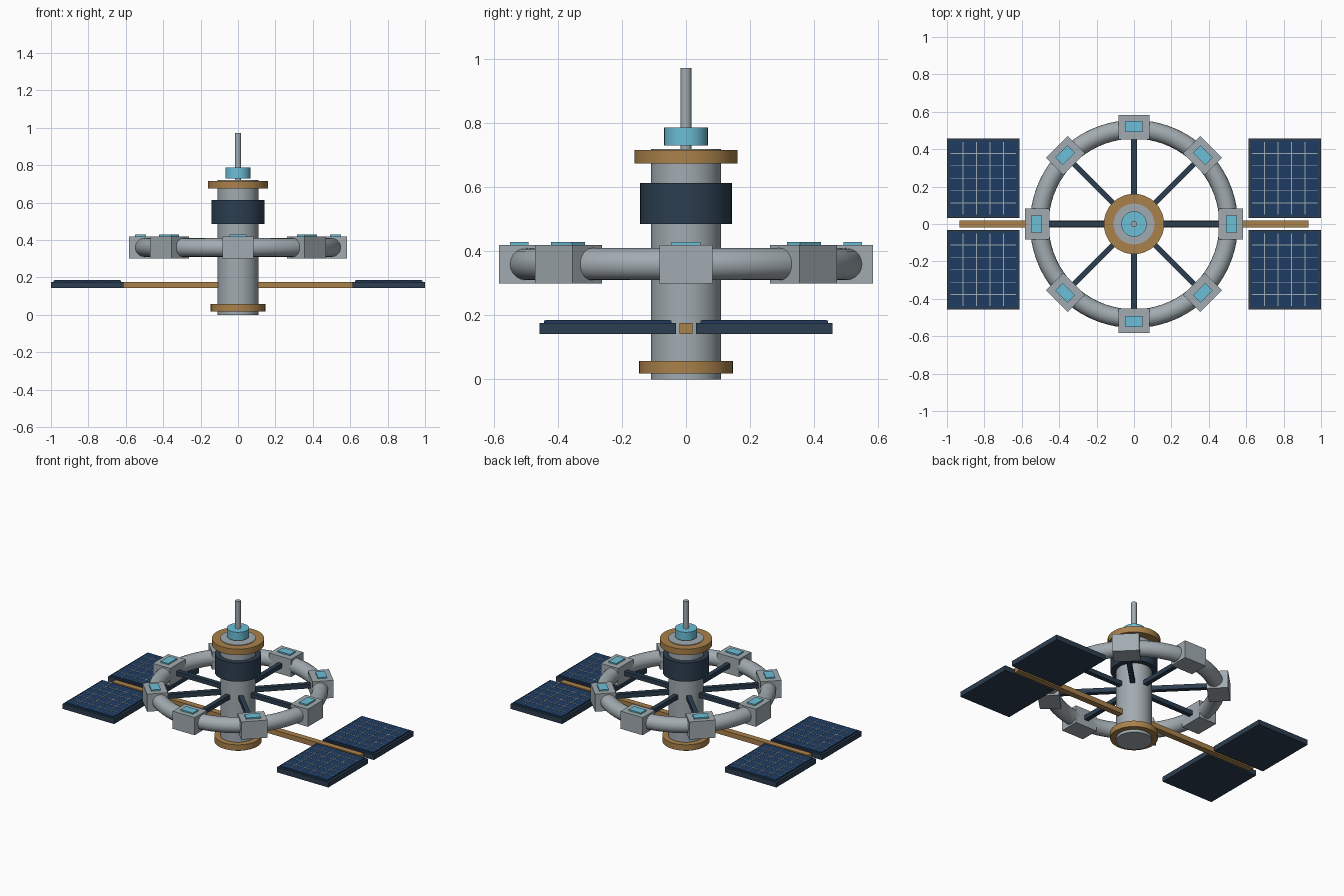
import bpy, math
from mathutils import Matrix, Vector

if "Cube" in bpy.data.objects:
    bpy.data.objects.remove(bpy.data.objects["Cube"])


def material(name, rgb):
    m = bpy.data.materials.new(name)
    m.diffuse_color = (*rgb, 1)
    m.use_nodes = True
    m.node_tree.nodes["Principled BSDF"].inputs["Base Color"].default_value = m.diffuse_color
    return m


HULL = material("hull_grey", (0.36, 0.41, 0.44))
BRONZE = material("bronze", (0.40, 0.22, 0.07))
SLATE = material("slate", (0.025, 0.048, 0.08))
BLUE = material("cell_blue", (0.013, 0.045, 0.125))
CYAN = material("cyan", (0.15, 0.52, 0.68))


def finish(name, mat, smooth=False):
    ob = bpy.context.object
    ob.name = name
    ob.data.materials.append(mat)
    if smooth:
        bpy.ops.object.shade_smooth_by_angle(angle=math.radians(35))
    return ob


def cylinder(name, r, z0, z1, mat):
    bpy.ops.mesh.primitive_cylinder_add(vertices=48, radius=r, depth=z1 - z0,
                                        location=(0, 0, (z0 + z1) / 2))
    return finish(name, mat, True)


def box(name, loc, size, mat, angle=0):
    """Box placed at loc, then swung around the z axis by angle."""
    bpy.ops.mesh.primitive_cube_add(size=1)
    ob = finish(name, mat)
    ob.data.transform(Matrix.Diagonal((*size, 1)))
    ob.location = Matrix.Rotation(angle, 3, 'Z') @ Vector(loc)
    ob.rotation_euler.z = angle
    return ob


# Central stack
cylinder("hub", 0.109, 0, 0.72, HULL)
cylinder("lower_collar", 0.146, 0.018, 0.058, BRONZE)
cylinder("dark_band", 0.143, 0.486, 0.613, SLATE)
cylinder("upper_collar", 0.161, 0.675, 0.716, BRONZE)
cylinder("docking_cap", 0.068, 0.73, 0.787, CYAN)
cylinder("antenna", 0.017, 0.715, 0.972, HULL)

# Habitat ring
bpy.ops.mesh.primitive_torus_add(major_segments=72, minor_segments=20, major_radius=0.506,
                                 minor_radius=0.05, location=(0, 0, 0.36))
finish("habitat_ring", HULL, True)

# Spokes, ring modules and their skylights
for i in range(8):
    a = i * math.pi / 4
    box(f"spoke_{i}", (0.285, 0, 0.36), (0.37, 0.03, 0.03), SLATE, a)
    box(f"ring_module_{i}", (0.518, 0, 0.36), (0.131, 0.165, 0.12), HULL, a)
    box(f"skylight_{i}", (0.521, 0, 0.42), (0.058, 0.092, 0.018), CYAN, a)

# Boom carrying the solar panels
box("panel_boom", (0, 0, 0.159), (1.868, 0.04, 0.034), BRONZE)

# Four solar panels: frame, cell sheet and grid lines
for sx in (-1, 1):
    for sy in (-1, 1):
        cx, cy = sx * 0.806, sy * 0.2445
        tag = f"{'right' if sx > 0 else 'left'}_{'back' if sy > 0 else 'front'}"
        box(f"panel_frame_{tag}", (cx, cy, 0.159), (0.388, 0.425, 0.034), SLATE)
        box(f"panel_cells_{tag}", (cx, cy, 0.179), (0.36, 0.398, 0.01), BLUE)
        for k in range(1, 6):
            y = cy - 0.199 + 0.398 * k / 6
            box(f"row_line_{tag}_{k}", (cx, y, 0.184), (0.35, 0.004, 0.003), HULL)
        for k in range(1, 5):
            x = cx - 0.18 + 0.36 * k / 5
            box(f"column_line_{tag}_{k}", (x, cy, 0.184), (0.004, 0.388, 0.003), HULL)
